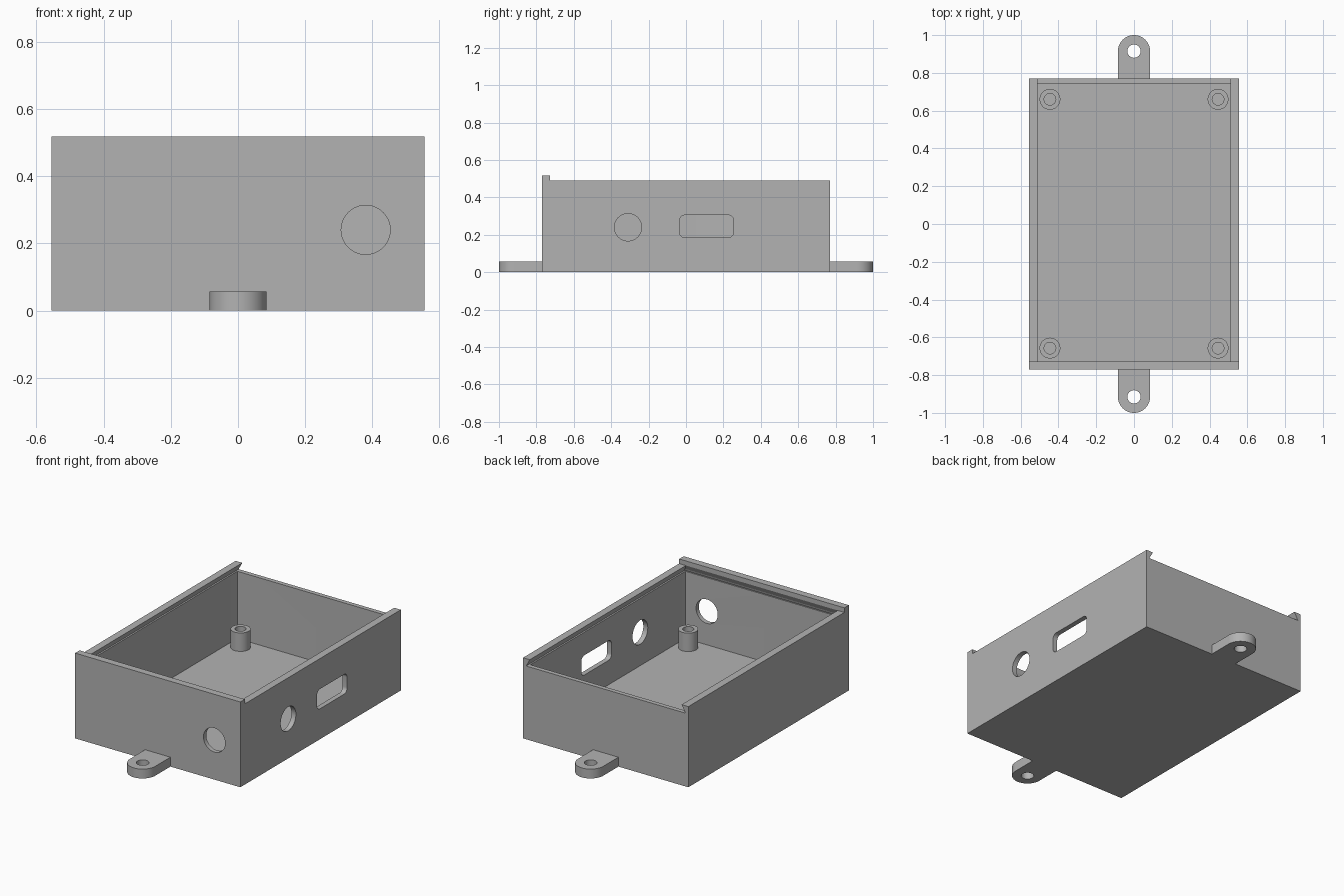
import bpy, bmesh
from math import cos, sin, pi, tau
from mathutils import Vector

cube = bpy.data.objects.get("Cube")
if cube:
    bpy.data.objects.remove(cube)

HX, HY = 0.555, 0.77            # half width and half length of the box
RAIL_Z, FRONT_Z = 0.49, 0.518   # heights of the side rails and front wall
FLOOR, LEDGE_Z = 0.037, 0.445
STEP_Y = -0.727

grey = bpy.data.materials.new("light_grey_plastic")
grey.use_nodes = True
colour = (0.45, 0.45, 0.45, 1)
grey.diffuse_color = colour
grey.node_tree.nodes["Principled BSDF"].inputs["Base Color"].default_value = colour


def finish(name, bm):
    bmesh.ops.recalc_face_normals(bm, faces=bm.faces[:])
    mesh = bpy.data.meshes.new(name)
    bm.to_mesh(mesh)
    bm.free()
    mesh.materials.append(grey)
    ob = bpy.data.objects.new(name, mesh)
    bpy.context.collection.objects.link(ob)
    return ob


def prism(name, outline, axis, start, end):
    """Extrude a 2D outline along the x, y or z axis."""
    bm = bmesh.new()
    place = {"x": lambda u, v: (start, u, v),
             "y": lambda u, v: (u, start, v),
             "z": lambda u, v: (u, v, start)}[axis]
    face = bm.faces.new([bm.verts.new(place(u, v)) for u, v in outline])
    made = bmesh.ops.extrude_face_region(bm, geom=[face])["geom"]
    shift = Vector([(end - start) * (axis == a) for a in "xyz"])
    bmesh.ops.translate(bm, vec=shift, verts=[g for g in made if isinstance(g, bmesh.types.BMVert)])
    return finish(name, bm)


def arc(u, v, r, a0=0.0, a1=tau, n=48):
    return [(u + r * cos(a0 + (a1 - a0) * i / n), v + r * sin(a0 + (a1 - a0) * i / n))
            for i in range(n if a1 - a0 >= tau else n + 1)]


def rounded_rect(u, v, hu, hv, r):
    pts = []
    for k, (su, sv) in enumerate([(1, 1), (-1, 1), (-1, -1), (1, -1)]):
        pts += arc(u + su * (hu - r), v + sv * (hv - r), r, k * pi / 2, (k + 1) * pi / 2, 8)
    return pts


def cut(ob, cutter):
    cutter.hide_render = True
    mod = ob.modifiers.new("cut", "BOOLEAN")
    mod.operation, mod.solver, mod.object = "DIFFERENCE", "EXACT", cutter
    activate(ob)
    bpy.ops.object.modifier_apply(modifier=mod.name)
    bpy.data.objects.remove(cutter)


def activate(ob):
    bpy.ops.object.select_all(action="DESELECT")
    ob.select_set(True)
    bpy.context.view_layer.objects.active = ob


def smooth(ob):
    activate(ob)
    bpy.ops.object.shade_smooth_by_angle(angle=pi / 6)


# Box body: side profile with the raised front wall
body = prism("box_body", [(-HY, 0), (HY, 0), (HY, RAIL_Z), (STEP_Y, RAIL_Z),
                          (STEP_Y, FRONT_Z), (-HY, FRONT_Z)], "x", -HX, HX)

# Cavity
cut(body, prism("cavity_cutter", rounded_rect(0, 0, 0.525, 0.743, 0.0005), "z", FLOOR, 0.46))

# Dovetail lid groove, open at the back and undercut on the other three sides
bm = bmesh.new()
grow = (0.53 - LEDGE_Z) / (RAIL_Z - LEDGE_Z)
for z, x, y in [(LEDGE_Z, 0.535, -0.75),
                (0.53, 0.535 - 0.025 * grow, -0.75 + 0.023 * grow)]:
    for s in (-1, 1):
        bm.verts.new((s * x, y, z))
        bm.verts.new((s * x, 1, z))
bmesh.ops.convex_hull(bm, input=bm.verts[:])
cut(body, finish("lid_groove_cutter", bm))

# Cable openings: one in the front wall, two in the wall at +x
cut(body, prism("front_hole_cutter", arc(0.38, 0.24, 0.073), "y", -0.9, -0.6))
cut(body, prism("side_hole_cutter", arc(-0.31, 0.24, 0.073), "x", 0.4, 0.7))
cut(body, prism("side_slot_cutter", rounded_rect(0.11, 0.245, 0.145, 0.06, 0.03), "x", 0.4, 0.7))
smooth(body)

# Mounting ears with screw holes
for name, s in (("front_ear", -1), ("back_ear", 1)):
    tip = [(x, s * y) for x, y in arc(0, 0.915, 0.085, 0, pi, 32)]
    ear = prism(name, [(0.085, s * HY)] + tip + [(-0.085, s * HY)], "z", 0, 0.057)
    cut(ear, prism("ear_hole_cutter", arc(0, s * 0.915, 0.035), "z", -0.1, 0.2))
    smooth(ear)

# Screw posts in the four corners
for side, x in (("right", -0.445), ("left", 0.445)):
    for end, y in (("front", -0.657), ("back", 0.66)):
        post = prism(f"{end}_{side}_screw_post", arc(x, y, 0.055), "z", FLOOR, 0.149)
        cut(post, prism("post_hole_cutter", arc(x, y, 0.031, n=24), "z", FLOOR + 0.002, 0.3))
        smooth(post)
